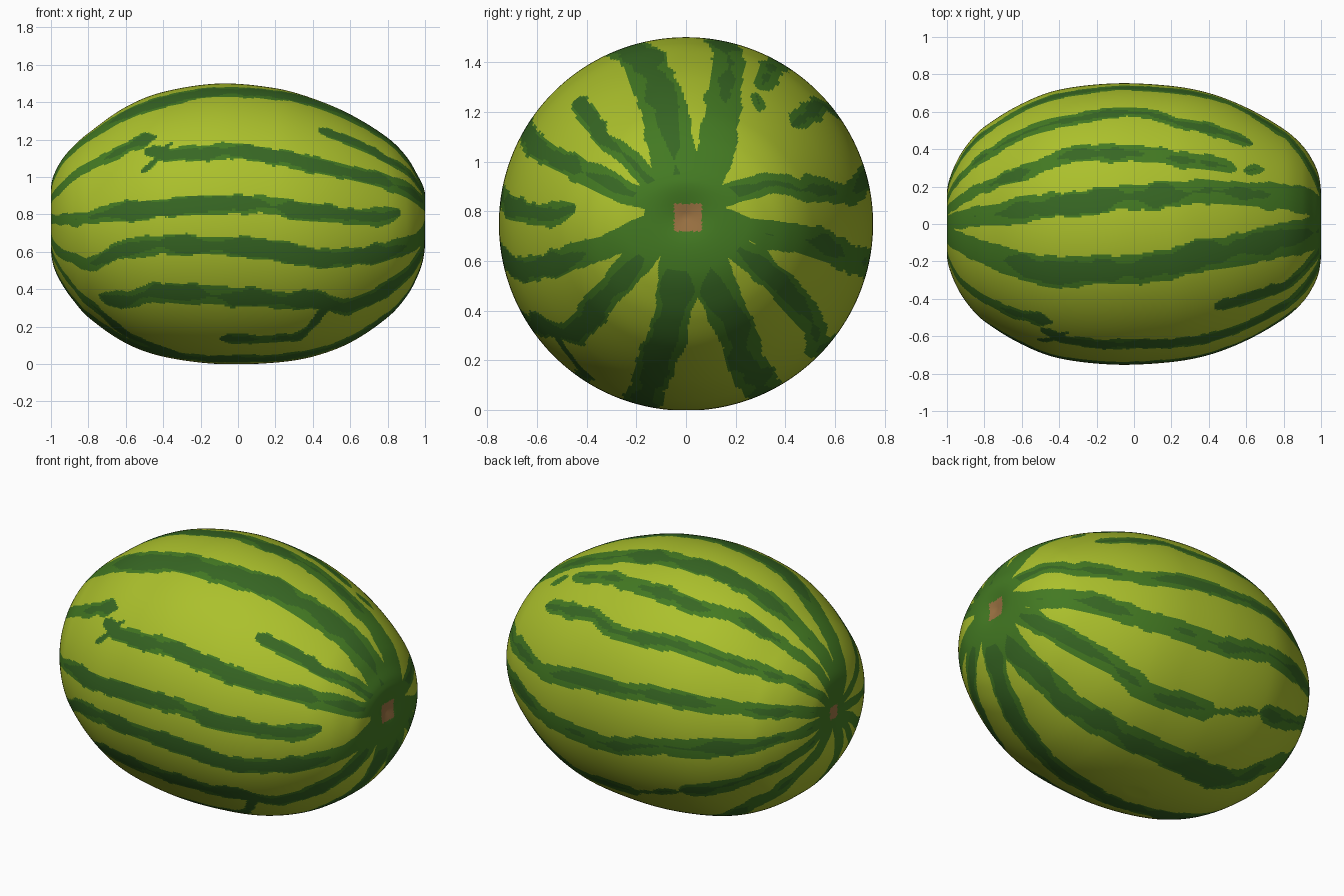
import bpy, math
from mathutils import Vector, noise

if "Cube" in bpy.data.objects:
    bpy.data.objects.remove(bpy.data.objects["Cube"])

# Body outline: x, top z, bottom z, half width in y
PROFILE = [
    (-.985, .78, .78, 0), (-.995, .86, .68, .09), (-1, .94, .61, .17), (-.985, 1.01, .52, .245),
    (-.94, 1.095, .425, .35), (-.88, 1.165, .34, .44), (-.8, 1.235, .25, .52), (-.6, 1.375, .112, .643),
    (-.4, 1.455, .04, .718), (-.1, 1.5, 0, .752), (.2, 1.475, .008, .738), (.4, 1.42, .04, .70),
    (.6, 1.335, .115, .623), (.8, 1.21, .25, .508), (.9, 1.11, .36, .42), (.96, 1.01, .47, .33),
    (.99, .95, .56, .25), (1, .89, .67, .13), (.98, .78, .78, 0)]

# Stripes: half width, then (x, degrees from top; + is back, - is front)
UPPER = [
    (.068, [(-1, 3), (-.8, 5), (-.4, 8), (0, 11), (.5, 15), (1, 18)]),
    (.088, [(-1, -16), (-.5, -21), (0, -19), (.4, -14), (.8, -10), (1, -8)]),
    (.05, [(-1, 20), (-.6, 25), (-.3, 31), (0, 30), (.3, 28), (.55, 27)]),
    (.035, [(.58, 27), (.7, 31)]),
    (.045, [(-1, 42), (-.5, 49), (0, 53), (.3, 47), (.64, 45)]),
    (.04, [(.43, -40), (.8, -41), (1, -33)]),
    (.05, [(-.5, -55), (-.35, -59), (0, -59), (.5, -61), (.8, -60), (1, -56)]),
    (.03, [(-.52, -65), (-.34, -53)]),
    (.048, [(-1, -56), (-.8, -51), (-.43, -48)])]
LOWER = [
    (.052, [(-1, 68), (-.4, 73), (0, 75), (.5, 77), (.8, 71), (1, 52)]),
    (.06, [(-1, 92), (-.4, 96), (0, 102), (.4, 101), (.8, 96), (1, 97)]),
    (.055, [(-1, 116), (-.38, 122)]),
    (.024, [(-.4, 123), (0, 130)]),
    (.06, [(-.1, 130), (.3, 132), (.7, 125), (1, 122)]),
    (.078, [(-1, 138), (-.75, 144), (-.4, 157), (.2, 155), (.8, 156), (1, 157)]),
    (.075, [(-1, 190), (-.6, 192), (0, 195), (.6, 193), (1, 187)]),
    (.052, [(-1, -88), (-.6, -83), (0, -82), (.75, -84), (.87, -80)]),
    (.056, [(-1, -123), (-.85, -116), (-.6, -102), (-.4, -99), (0, -99), (.5, -104), (1, -106)]),
    (.06, [(-.75, -134), (-.4, -121), (0, -121), (.4, -124), (.6, -133), (1, -133)]),
    (.046, [(-.1, -145), (.3, -146), (.5, -130)]),
    (.05, [(-1, -142), (-.8, -147), (-.55, -158), (-.3, -164)])]

COLS, STEP = 400, .0097


def material(name, rgb):
    m = bpy.data.materials.new(name)
    m.diffuse_color = (*rgb, 1)
    m.use_nodes = True
    m.node_tree.nodes["Principled BSDF"].inputs["Base Color"].default_value = m.diffuse_color
    return m


def stripe_at(stripe, x):
    """Centre angle, half width and dark core share of a stripe at x, or None."""
    w, pts = stripe
    lo, hi = pts[0][0], pts[-1][0]
    if not lo <= x <= hi:
        return None
    for (x0, a0), (x1, a1) in zip(pts, pts[1:]):
        if x <= x1:
            t = (x - x0) / (x1 - x0)
            t = t * t * (3 - 2 * t)
            break
    if lo > -1:
        w *= min(1, (x - lo) / .06) ** .5
    if hi < 1:
        w *= min(1, (hi - x) / .06) ** .5
    w *= .55 + .45 * min(1, (x + 1) / .4)      # thinner at the blossom end
    ang = a0 + (a1 - a0) * t
    core = .75 - 4 * max(0, -.58 - x)           # front and bottom: long dark core
    if 25 < ang < 135:
        core = .3                               # back: only dark blotches
    elif 0 < ang < 25:
        core -= 1.5 * max(0, x - .15)
    else:
        core -= 2 * max(0, x - .7)
    return math.radians(ang), w, core


# Rings from blossom end to stem end, smooth curve through the outline
pts = [Vector(p) for p in PROFILE]
length = [0]
for a, b in zip(pts, pts[1:]):
    length.append(length[-1] + (Vector((b[0], b[1] - b[2], 2 * b[3])) -
                                Vector((a[0], a[1] - a[2], 2 * a[3]))).length)
tang = []
for i in range(len(pts)):
    lo, hi = max(0, i - 1), min(len(pts) - 1, i + 1)
    tang.append((pts[hi] - pts[lo]) / (length[hi] - length[lo]))
rings = []
for i in range(len(pts) - 1):
    h = length[i + 1] - length[i]
    d = pts[i + 1] - pts[i]
    k = max(3, round(math.hypot(d[0], d[3]) / STEP))
    for j in range(k):
        t = j / k
        rings.append(pts[i] * (2*t**3 - 3*t*t + 1) + tang[i] * h * (t**3 - 2*t*t + t)
                     + pts[i+1] * (3*t*t - 2*t**3) + tang[i+1] * h * (t**3 - t*t))
rings = rings[1:]

verts, faces, mats = [], [], []
for x, top, bot, ry in rings:
    for c in range(COLS):
        a = math.tau * c / COLS
        verts.append((x, ry * math.sin(a), max(0, (top+bot)/2 + (top-bot)/2 * math.cos(a))))

# Skin faces, coloured by distance to the nearest stripe
for i in range(len(rings) - 1):
    x, top, bot, ry = (rings[i] + rings[i + 1]) / 2
    r = (ry + (top - bot) / 2) / 2
    s = max(-1, min(1, x))
    if r < .2:
        s = math.copysign(1, x)
    here = [h for h in (stripe_at(st, s) for st in UPPER + LOWER) if h]
    for c in range(COLS):
        c2 = (c + 1) % COLS
        faces.append(((i+1)*COLS + c, (i+1)*COLS + c2, i*COLS + c2, i*COLS + c))
        a = math.tau * (c + .5) / COLS
        p = Vector((x, ry * math.sin(a), (top+bot)/2 + (top-bot)/2 * math.cos(a)))
        fade = min(1, r / .4)
        wob = fade * (.013 * noise.noise(p * 6) + .016 * noise.noise(p * 13))
        blotch = .9 * noise.noise(p * 5 + Vector((3, 1, 7)))
        m = 0
        for ang, w, core in here:
            d = abs((a - ang + math.pi) % math.tau - math.pi) * r + wob
            if d < w:
                m = max(m, 1)
                if d < w * min(core + blotch, .85) and r > .22:
                    m = 2
        if x > .9 and r < .16 + .03 * noise.noise(p * 12):
            m = 1
        # stem and blossom scars
        size = .056 if x > 0 else .036
        if max(abs(p.y - .008), abs(p.z - .775)) < size and r < .1:
            m = 3
        mats.append(m)

# End caps
faces += [tuple(range(COLS)), tuple(range(len(verts) - 1, len(verts) - COLS - 1, -1))]
mats += [3, 3]

me = bpy.data.meshes.new("melon_body")
me.from_pydata(verts, [], faces)
for m in (material("light_rind", (.41, .53, .025)), material("green_stripe", (.056, .192, .016)),
          material("dark_stripe", (.038, .135, .017)), material("stem_scar", (.33, .17, .055))):
    me.materials.append(m)
me.polygons.foreach_set("material_index", mats)
me.polygons.foreach_set("use_smooth", [True] * len(faces))
me.update()
ob = bpy.data.objects.new("melon_body", me)
bpy.context.collection.objects.link(ob)
